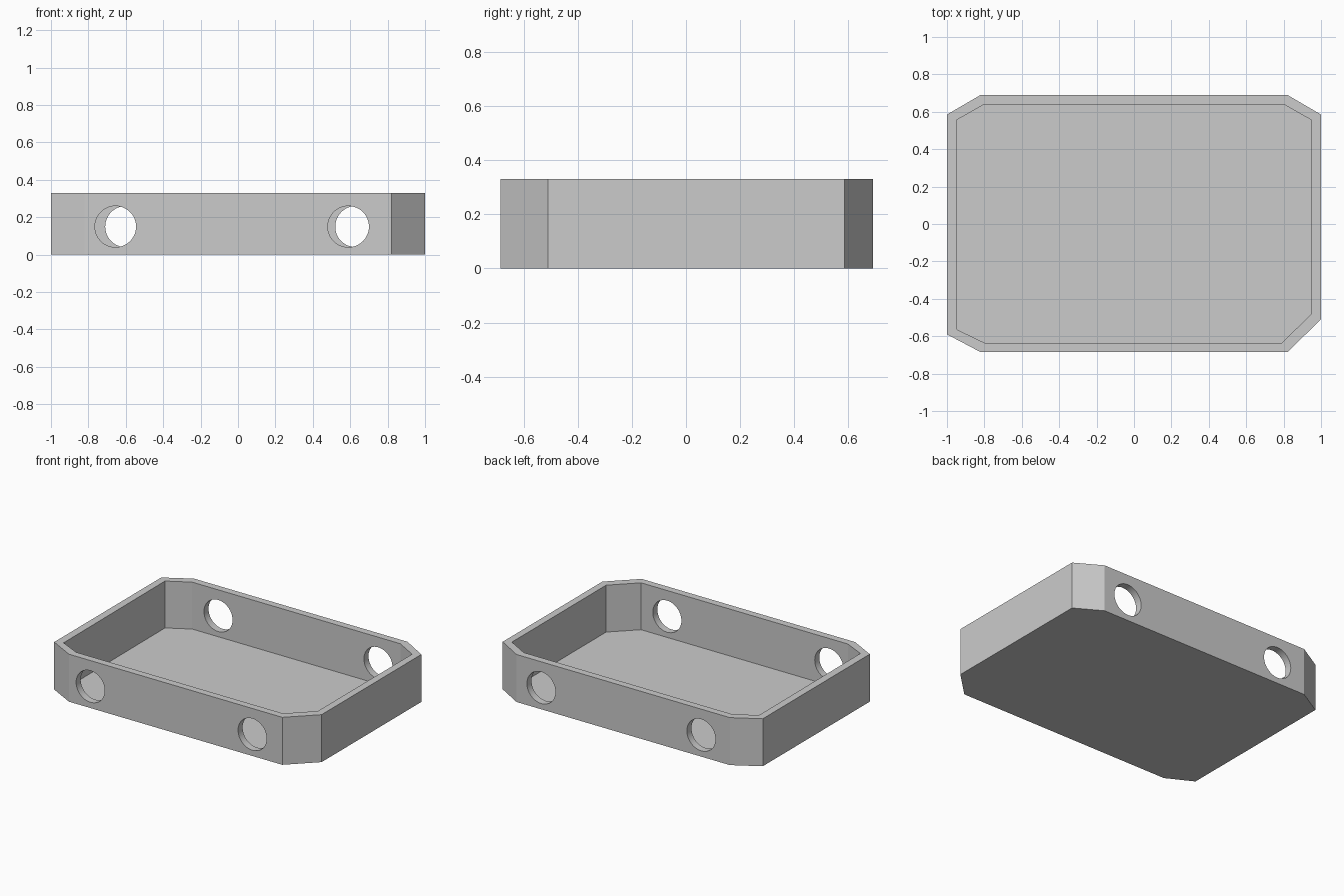
import bpy
import bmesh
import math

cube = bpy.data.objects.get("Cube")
if cube:
    bpy.data.objects.remove(cube, do_unlink=True)

HEIGHT, FLOOR = 0.33, 0.004
HOLE_R, HOLE_Z = 0.11, 0.15

grey = bpy.data.materials.new("light grey")
grey.use_nodes = True
colour = (0.6, 0.6, 0.6, 1)
grey.diffuse_color = colour
grey.node_tree.nodes["Principled BSDF"].inputs["Base Color"].default_value = colour

# Octagonal outlines, counter-clockwise; the front left corner is cut deepest
outer = [(-0.82, -0.685), (0.82, -0.685), (1, -0.51), (1, 0.585),
         (0.82, 0.69), (-0.82, 0.69), (-1, 0.585), (-1, -0.59)]
inner = [(-0.80, -0.635), (0.79, -0.635), (0.95, -0.48), (0.95, 0.555),
         (0.80, 0.64), (-0.80, 0.64), (-0.95, 0.555), (-0.945, -0.565)]


def loop(bm, outline, z):
    return [bm.verts.new((x, y, z)) for x, y in outline]


def bridge(bm, a, b):
    for i in range(len(a)):
        j = (i + 1) % len(a)
        bm.faces.new((a[i], a[j], b[j], b[i]))


# Tray: base, outer walls, rim, inner walls and floor
bm = bmesh.new()
rings = [loop(bm, outer, 0), loop(bm, outer, HEIGHT),
         loop(bm, inner, HEIGHT), loop(bm, inner, FLOOR)]
for a, b in zip(rings, rings[1:]):
    bridge(bm, a, b)
bm.faces.new(rings[0][::-1])
bm.faces.new(rings[-1])
bmesh.ops.recalc_face_normals(bm, faces=bm.faces)
mesh = bpy.data.meshes.new("tray")
bm.to_mesh(mesh)
bm.free()
mesh.materials.append(grey)
tray = bpy.data.objects.new("tray", mesh)
bpy.context.collection.objects.link(tray)

# Round holes through the front and back walls
for x, y in [(-0.655, -0.66), (0.59, -0.66), (-0.60, 0.665), (0.63, 0.665)]:
    bpy.ops.mesh.primitive_cylinder_add(vertices=48, radius=HOLE_R, depth=0.2,
                                        location=(x, y, HOLE_Z),
                                        rotation=(math.pi / 2, 0, 0))
    cutter = bpy.context.object
    cutter.name = "hole_cutter"
    cutter.hide_render = True
    cutter.data.materials.append(grey)
    cut = tray.modifiers.new("hole", 'BOOLEAN')
    cut.operation = 'DIFFERENCE'
    cut.solver = 'EXACT'
    cut.object = cutter
    bpy.context.view_layer.objects.active = tray
    bpy.ops.object.modifier_apply(modifier=cut.name)
    bpy.data.objects.remove(cutter, do_unlink=True)

# Smooth hole bores, crisp edges elsewhere
bpy.ops.object.select_all(action='DESELECT')
tray.select_set(True)
bpy.context.view_layer.objects.active = tray
bpy.ops.object.shade_smooth_by_angle(angle=math.radians(20))
